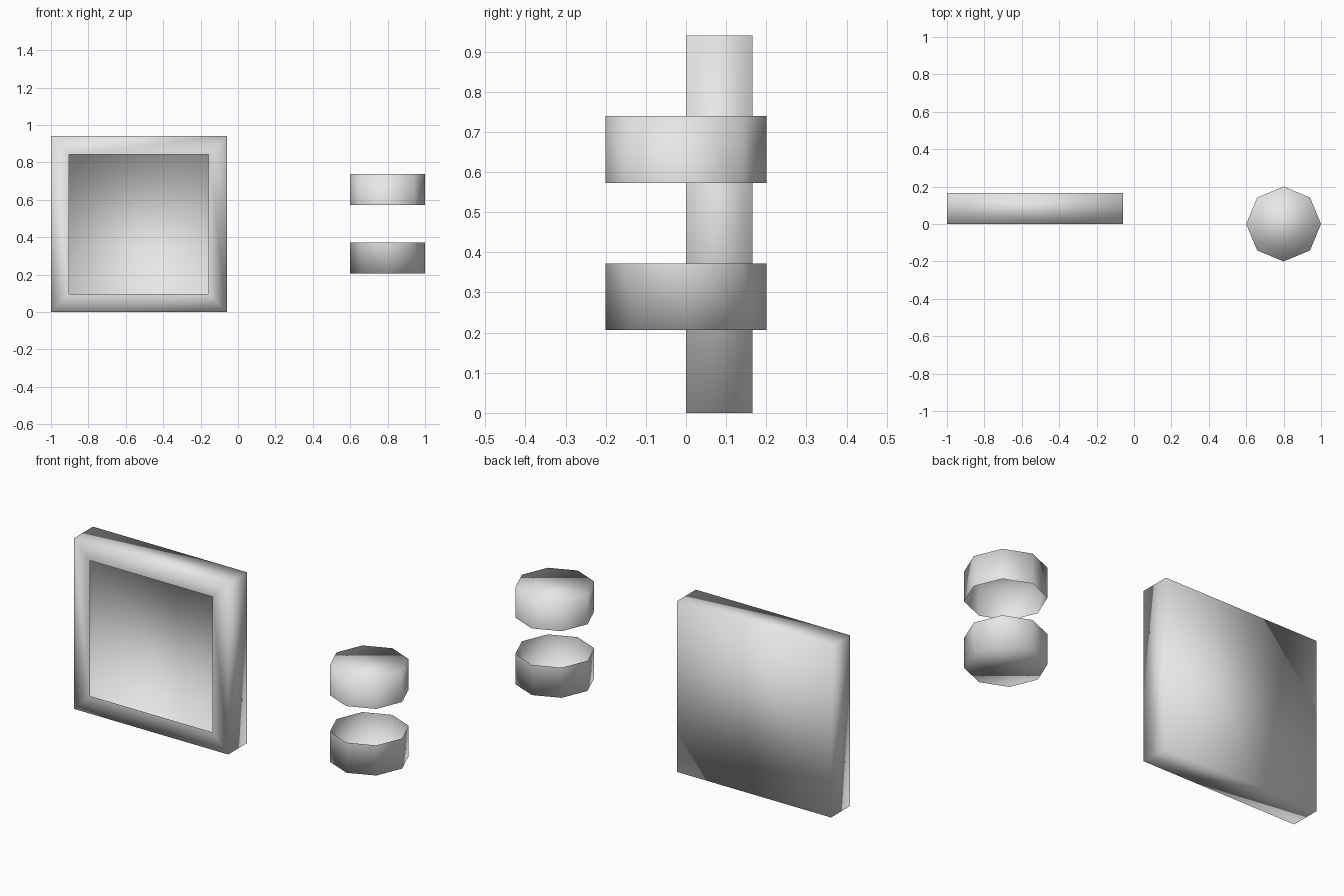
import bpy, bmesh
from mathutils import Matrix, Vector

default = bpy.data.objects.get("Cube")
if default:
    bpy.data.objects.remove(default, do_unlink=True)

# One plain grey for everything
GREY = (0.8, 0.8, 0.8, 1.0)
grey = bpy.data.materials.new("plain_grey")
grey.use_nodes = True
grey.diffuse_color = GREY
grey.node_tree.nodes["Principled BSDF"].inputs["Base Color"].default_value = GREY


def finish(name, bm):
    """Turn a bmesh into a fully smooth-shaded object."""
    for face in bm.faces:
        face.smooth = True
    mesh = bpy.data.meshes.new(name)
    bm.to_mesh(mesh)
    bm.free()
    mesh.materials.append(grey)
    obj = bpy.data.objects.new(name, mesh)
    bpy.context.collection.objects.link(obj)
    return obj


def face_towards(bm, direction):
    return max(bm.faces, key=lambda f: f.normal.dot(Vector(direction)))


def hollow_frame(name, side, depth, border, centre):
    """Thin-walled square box with a square opening in its front."""
    bm = bmesh.new()
    bmesh.ops.create_cube(bm, size=1, matrix=Matrix.Translation(centre)
                          @ Matrix.Diagonal((side, depth, side, 1)))
    bm.normal_update()
    front = face_towards(bm, (0, -1, 0))
    bmesh.ops.inset_region(bm, faces=[front], thickness=border)
    bmesh.ops.delete(bm, geom=[front], context='FACES')
    return finish(name, bm)


def octagonal_cup(name, radius, height, centre, open_side):
    """Thin-walled eight-sided cup, open towards open_side (+1 up, -1 down)."""
    bm = bmesh.new()
    bmesh.ops.create_cone(bm, cap_ends=True, segments=8, radius1=radius,
                          radius2=radius, depth=height,
                          matrix=Matrix.Translation(centre))
    bm.normal_update()
    bmesh.ops.delete(bm, geom=[face_towards(bm, (0, 0, open_side))],
                     context='FACES')
    return finish(name, bm)


THICK = 0.166
hollow_frame("square_frame", 0.94, THICK, 0.137, (-0.53, THICK / 2, 0.47))
octagonal_cup("upper_cup", 0.2, THICK, (0.8, 0, 0.656), -1)
octagonal_cup("lower_cup", 0.2, THICK, (0.8, 0, 0.289), 1)
